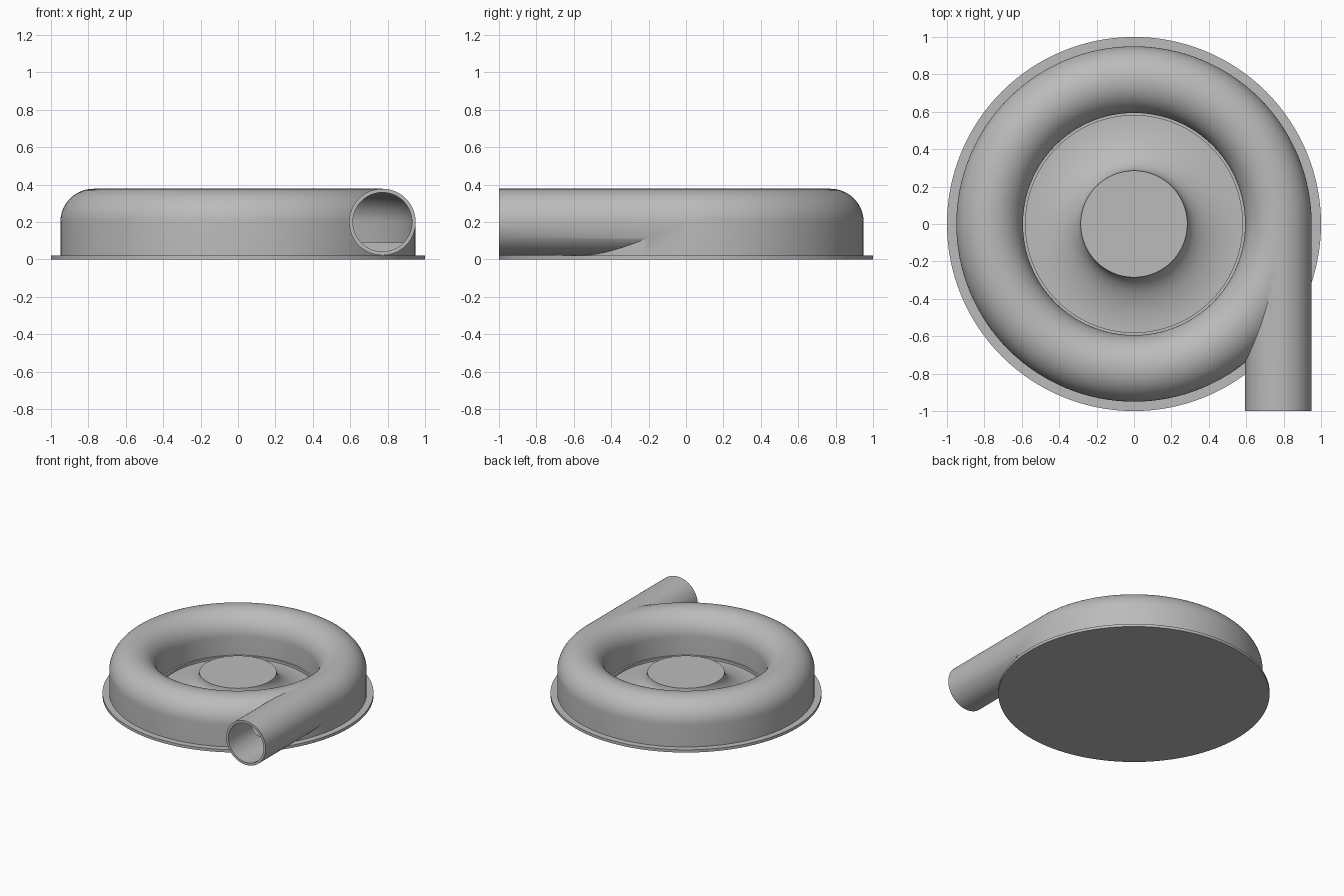
import bpy, bmesh
from math import sin, cos, pi
from mathutils import Matrix

cube = bpy.data.objects.get("Cube")
if cube:
    bpy.data.objects.remove(cube, do_unlink=True)

grey = bpy.data.materials.new("plain grey")
grey.use_nodes = True
colour = (0.5, 0.5, 0.5, 1)
grey.diffuse_color = colour
grey.node_tree.nodes["Principled BSDF"].inputs["Base Color"].default_value = colour

RING = 0.772      # radius of the scroll centreline
MID = 0.2         # height of the scroll centreline
OUTER = 0.178     # outside radius of the duct
BORE = 0.16       # inside radius of the duct
SEGMENTS = 128


def finish(name, bm):
    bmesh.ops.remove_doubles(bm, verts=bm.verts, dist=1e-5)
    bmesh.ops.recalc_face_normals(bm, faces=bm.faces)
    mesh = bpy.data.meshes.new(name)
    bm.to_mesh(mesh)
    bm.free()
    mesh.materials.append(grey)
    obj = bpy.data.objects.new(name, mesh)
    bpy.context.collection.objects.link(obj)
    return obj


def lathe(name, profile, closed=False):
    """Revolve (radius, height) points round the z axis."""
    bm = bmesh.new()
    verts = [bm.verts.new((r, 0, z)) for r, z in profile]
    edges = [bm.edges.new(pair) for pair in zip(verts, verts[1:])]
    if closed:
        edges.append(bm.edges.new((verts[-1], verts[0])))
    bmesh.ops.spin(bm, geom=verts + edges, cent=(0, 0, 0), axis=(0, 0, 1),
                   angle=2 * pi, steps=SEGMENTS, use_merge=True)
    return finish(name, bm)


def pipe(name, radius, y0, y1):
    """Solid cylinder along y on the scroll centreline."""
    bm = bmesh.new()
    place = Matrix.Translation((RING, (y0 + y1) / 2, MID)) @ Matrix.Rotation(pi / 2, 4, "X")
    bmesh.ops.create_cone(bm, cap_ends=True, segments=64, radius1=radius,
                          radius2=radius, depth=y1 - y0, matrix=place)
    return finish(name, bm)


def combine(target, tool, operation):
    mod = target.modifiers.new(operation.lower(), "BOOLEAN")
    mod.operation = operation
    mod.solver = "EXACT"
    mod.object = tool
    tool.hide_render = True
    bpy.context.view_layer.objects.active = target
    bpy.ops.object.modifier_apply(modifier=mod.name)
    bpy.data.objects.remove(tool, do_unlink=True)


def dome(radius, steps=32):
    """Half circle over the scroll, from outside to inside."""
    return [(RING + radius * cos(pi * i / steps), MID + radius * sin(pi * i / steps))
            for i in range(steps + 1)]


# Flat round mounting plate
base_plate = lathe("base_plate", [(0, 0), (1, 0), (1, 0.022), (0, 0.022)])

# Scroll casing with a small inner lip, joined to the outlet and hollowed
casing = lathe("scroll_casing",
               [(0.95, 0.01)] + dome(OUTER) + [(0.594, 0.05), (0.58, 0.05), (0.58, 0.01)],
               closed=True)
combine(casing, pipe("outlet_pipe", OUTER, -1, -0.004), "UNION")
cavity = lathe("cavity", [(RING + BORE, 0.09)] + dome(BORE) + [(RING - BORE, 0.09)],
               closed=True)
combine(casing, cavity, "DIFFERENCE")
combine(casing, pipe("bore", BORE - 0.002, -1.1, -0.002), "DIFFERENCE")

# Flared hub in the middle
flare = [(0.58 - 0.295 * sin(pi / 2 * i / 20), 0.19 - 0.16 * cos(pi / 2 * i / 20))
         for i in range(21)]
hub = lathe("flared_hub", [(0, 0.01), (0.585, 0.01), (0.585, 0.03)] + flare + [(0, 0.19)])

for obj in (base_plate, casing, hub):
    bpy.ops.object.select_all(action="DESELECT")
    obj.select_set(True)
    bpy.context.view_layer.objects.active = obj
    bpy.ops.object.shade_smooth_by_angle(angle=pi / 6)
